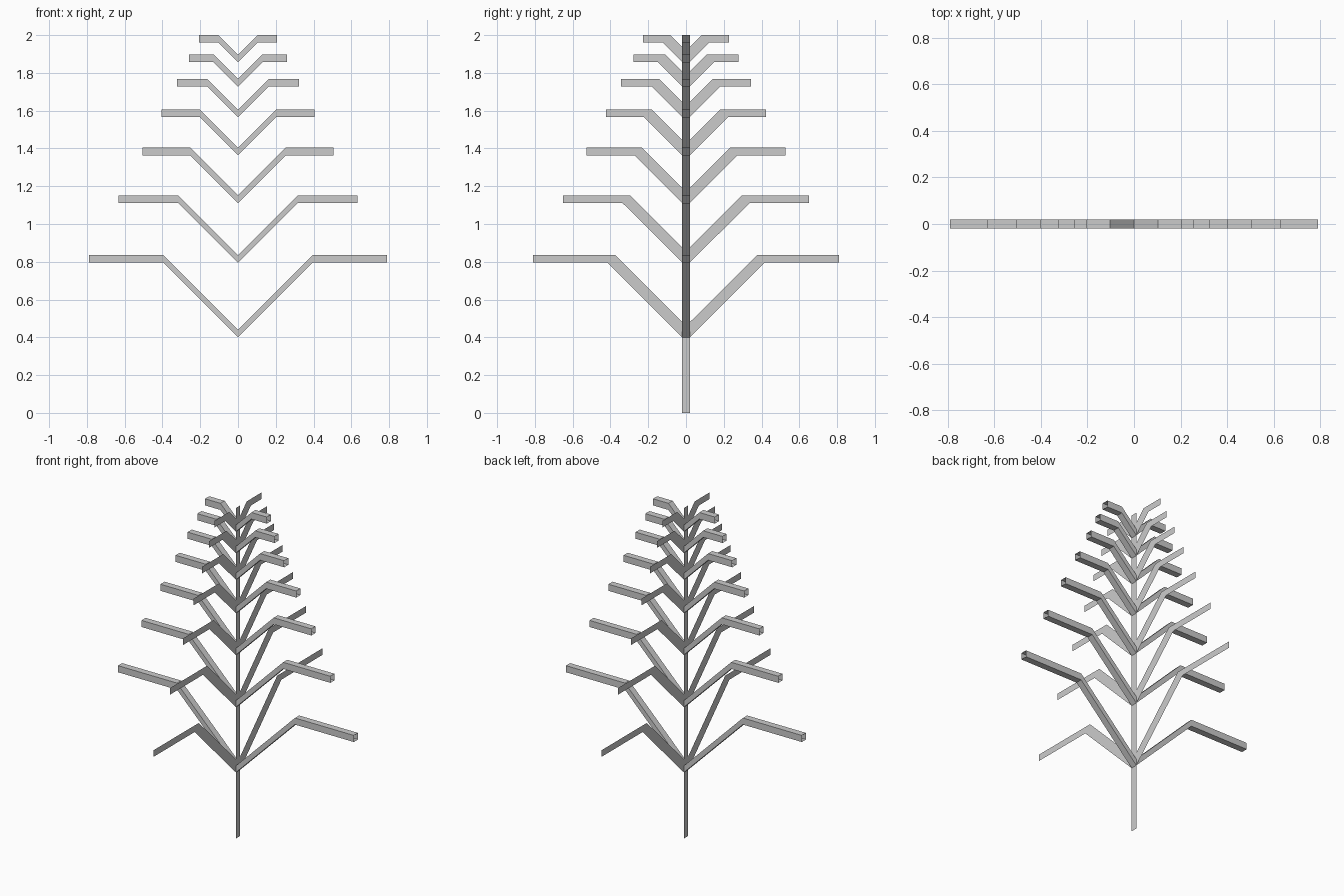
import bpy

if "Cube" in bpy.data.objects:
    bpy.data.objects.remove(bpy.data.objects["Cube"])

grey = bpy.data.materials.new("light grey")
grey.diffuse_color = (0.6, 0.6, 0.6, 1)
grey.use_nodes = True
grey.node_tree.nodes["Principled BSDF"].inputs["Base Color"].default_value = grey.diffuse_color

T = 0.04          # bar thickness
H = T / 2


def make(name, verts, faces):
    me = bpy.data.meshes.new(name)
    me.from_pydata(verts, [], faces)
    me.materials.append(grey)
    ob = bpy.data.objects.new(name, me)
    bpy.context.collection.objects.link(ob)
    return ob


def square_branch(name, side, base, length):
    """Open-ended square tube: rises at 45 degrees, then runs level along x."""
    path = [(0, base), (length / 2, base + length / 2), (length, base + length / 2)]
    verts = []
    for x, z in path:
        verts += [(side * x, -H, z), (side * x, H, z),
                  (side * x, H, z + T), (side * x, -H, z + T)]
    faces = []
    for i in range(len(path) - 1):
        for k in range(4):
            n = (k + 1) % 4
            f = (4 * i + k, 4 * i + 4 + k, 4 * i + 4 + n, 4 * i + n)
            faces.append(f if side < 0 else f[::-1])
    # make sure the walls face outward
    ob = make(name, verts, faces)
    me = ob.data
    if me.polygons[0].normal.z > 0:
        me.flip_normals()
    return ob


def flat_branch(name, side, base, length):
    """Flat ribbon in the trunk plane: rises, then runs level along y."""
    top = base + length / 2
    k = H + length / 2
    pts = [(H, base), (H, base + 2 * T), (k, top), (k - T, top + T),
           (H + length, top), (H + length, top + T)]
    faces = [(0, 2, 3, 1), (2, 4, 5, 3)]
    if side < 0:
        faces = [f[::-1] for f in faces]
    return make(name, [(0, side * y, z) for y, z in pts], faces)


# Whorls of four branches, each level 0.8 times the one below
base, length = 0.4, 0.79
levels = []
for i in range(7):
    levels.append(base)
    for side, word in ((1, "right"), (-1, "left")):
        square_branch(f"square_branch_{word}_{i + 1}", side, base, length)
    for side, word in ((1, "back"), (-1, "front")):
        flat_branch(f"flat_branch_{word}_{i + 1}", side, base, length)
    base += length / 2
    length *= 0.8

# Trunk: a flat ribbon in the y-z plane, divided at each whorl
heights = [0] + levels + [2.0]
verts = [(0, y, z) for z in heights for y in (-H, H)]
make("trunk", verts, [(2 * i, 2 * i + 1, 2 * i + 3, 2 * i + 2)
                      for i in range(len(heights) - 1)])
